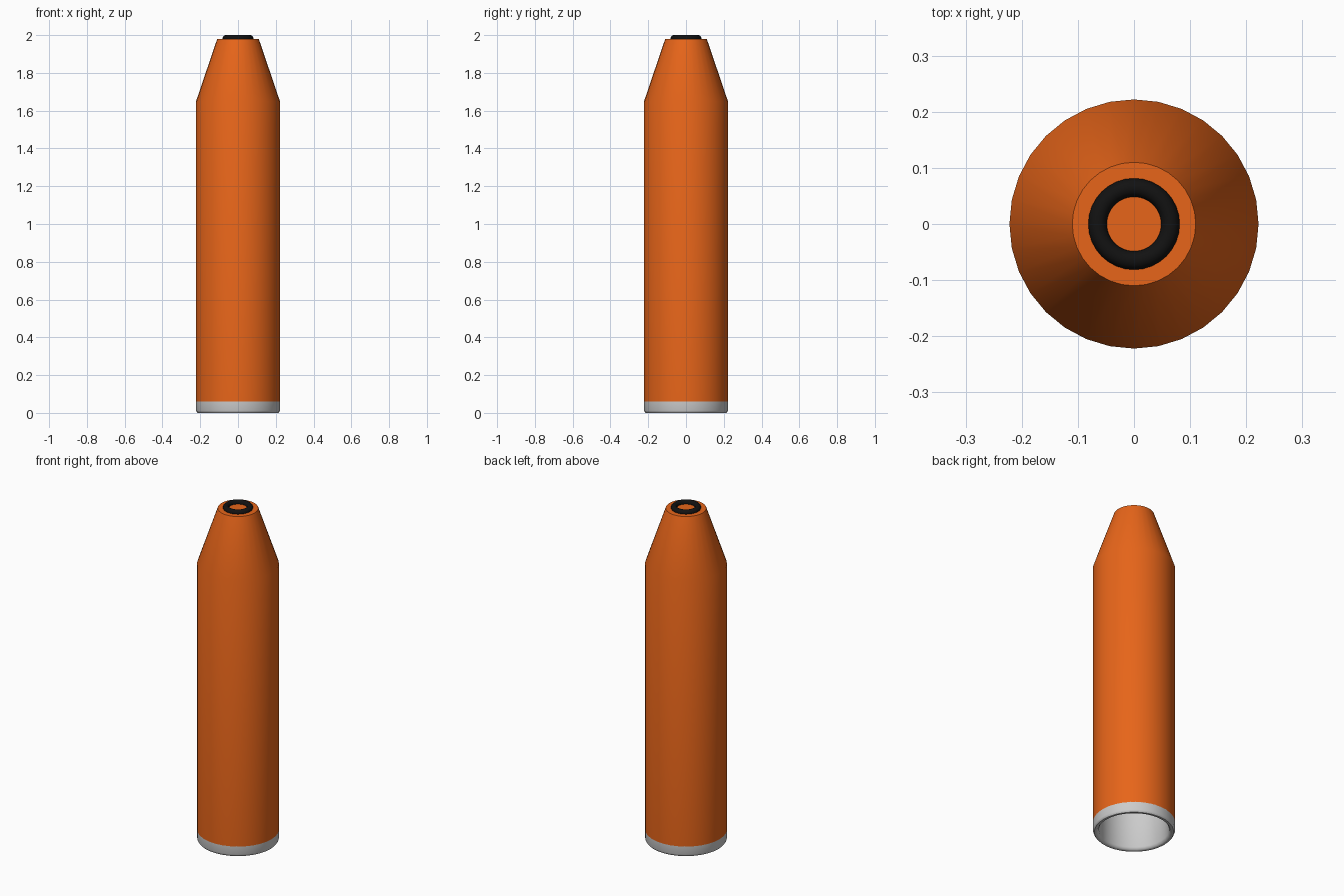
import bpy, math

if "Cube" in bpy.data.objects:
    bpy.data.objects.remove(bpy.data.objects["Cube"])

SIDES = 32


def material(name, color):
    m = bpy.data.materials.new(name)
    m.diffuse_color = color
    m.use_nodes = True
    m.node_tree.nodes["Principled BSDF"].inputs["Base Color"].default_value = m.diffuse_color
    return m


def lathe(name, profile, mat=None, cap_start=False, cap_end=False, angle=30):
    """Spin an (r, z) profile around z."""
    verts, faces = [], []
    for r, z in profile:
        for i in range(SIDES):
            a = 2 * math.pi * i / SIDES
            verts.append((r * math.cos(a), r * math.sin(a), z))
    for k in range(len(profile) - 1):
        for i in range(SIDES):
            j = (i + 1) % SIDES
            a, b = k * SIDES, (k + 1) * SIDES
            faces.append((a + i, a + j, b + j, b + i))
    if cap_start:
        faces.append(tuple(reversed(range(SIDES))))
    if cap_end:
        n = (len(profile) - 1) * SIDES
        faces.append(tuple(range(n, n + SIDES)))
    me = bpy.data.meshes.new(name)
    me.from_pydata(verts, [], faces)
    ob = bpy.data.objects.new(name, me)
    bpy.context.collection.objects.link(ob)
    if mat:
        me.materials.append(mat)
    bpy.ops.object.select_all(action='DESELECT')
    ob.select_set(True)
    bpy.context.view_layer.objects.active = ob
    bpy.ops.object.shade_smooth_by_angle(angle=math.radians(angle))
    return ob


orange = material("orange", (0.80, 0.13, 0.01, 1))
black = material("black", (0.006, 0.006, 0.006, 1))

# Tapered tube body with a flat top
lathe("body", [(0.222, 0.06), (0.222, 1.65), (0.11, 1.98)], orange, cap_end=True)

# Grey base collar: outer wall, softened lip, hollow socket inside
lathe("base_collar", [(0.19, 0.30), (0.19, 0.015), (0.198, 0.003), (0.205, 0.0),
                      (0.215, 0.0), (0.22, 0.006), (0.222, 0.012), (0.222, 0.062)], angle=50)
lathe("socket_floor", [(0.19, 0.30), (0.001, 0.30)])

# Black ring on the tip
bpy.ops.mesh.primitive_torus_add(major_radius=0.065, minor_radius=0.0165,
                                 major_segments=SIDES, minor_segments=12,
                                 location=(0, 0, 1.9835))
ring = bpy.context.object
ring.name = "tip_ring"
ring.data.materials.append(black)
bpy.ops.object.shade_smooth()

# Floor of the socket faces downward
bpy.data.objects["socket_floor"].data.flip_normals()
